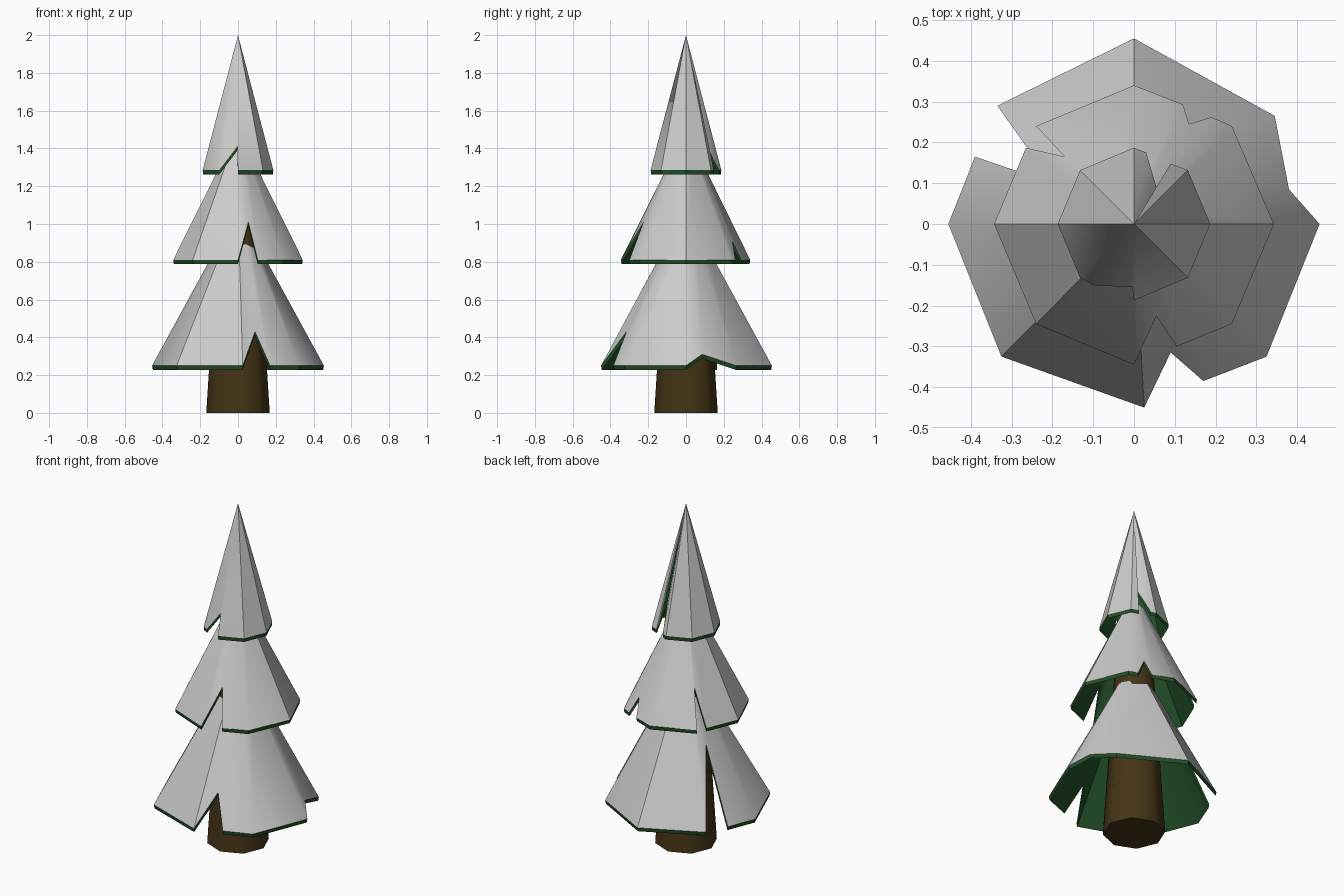
import bpy, bmesh, math

if "Cube" in bpy.data.objects:
    bpy.data.objects.remove(bpy.data.objects["Cube"])


def material(name, color):
    m = bpy.data.materials.new(name)
    m.diffuse_color = color
    m.use_nodes = True
    m.node_tree.nodes["Principled BSDF"].inputs["Base Color"].default_value = m.diffuse_color
    return m


green = material("needle_green", (0.015, 0.075, 0.02, 1))
brown = material("bark_brown", (0.06, 0.035, 0.008, 1))


def finish(bm, name, mat=None, angle=40):
    me = bpy.data.meshes.new(name)
    bm.to_mesh(me)
    bm.free()
    ob = bpy.data.objects.new(name, me)
    bpy.context.collection.objects.link(ob)
    if mat:
        me.materials.append(mat)
    bpy.ops.object.select_all(action='DESELECT')
    ob.select_set(True)
    bpy.context.view_layer.objects.active = ob
    bpy.ops.object.shade_smooth_by_angle(angle=math.radians(angle))


def top_ring(bm, rim, r, z):
    # one upper point per rim point, or a single shared apex
    if r == 0:
        return [bm.verts.new((0, 0, z))] * len(rim)
    ring = []
    for p in rim:
        d = math.hypot(p[0], p[1])
        ring.append(bm.verts.new((p[0] / d * r, p[1] / d * r, z)))
    return ring


def skin(bm, low, high, flip=False):
    n = len(low)
    for i in range(n):
        j = (i + 1) % n
        f = list(dict.fromkeys([low[i], low[j], high[j], high[i]]))
        bm.faces.new(f[::-1] if flip else f)


def tier(name, rim, z0, r_top, z_top, thick=0.022):
    # points with a third value are the raised tips of the notches
    pts = [(p[0], p[1], p[2] if len(p) > 2 else z0) for p in rim]

    # snow cover
    bm = bmesh.new()
    low = [bm.verts.new(p) for p in pts]
    high = top_ring(bm, pts, r_top, z_top)
    skin(bm, low, high)
    if r_top:
        bm.faces.new(high)
    finish(bm, name + "_snow")

    # green needles: thin edge plus underside
    bm = bmesh.new()
    edge = [bm.verts.new(p) for p in pts]
    low = [bm.verts.new((x * 0.99, y * 0.99, z - thick)) for x, y, z in pts]
    high = top_ring(bm, pts, r_top * 0.99, z_top - thick)
    skin(bm, low, edge)
    skin(bm, low, high, flip=True)
    finish(bm, name + "_needles", green)


tier("lower_tier", [
    (.455, 0), (.38, .085, .31), (.345, .265), (0, .455), (-.335, .29),
    (-.2, .1, .67), (-.39, .165), (-.455, 0), (-.325, -.325),
    (.025, -.45), (.09, -.315, .43), (.17, -.385), (.325, -.325)],
    0.25, 0.1, 0.9)

tier("middle_tier", [
    (.343, 0), (.24, .24), (.19, .262), (.135, .245, .91), (.12, .293),
    (0, .34), (-.24, .24), (-.17, .165, 1.02), (-.265, .187),
    (-.343, 0), (-.24, -.245), (0, -.345), (.055, -.225, 1.01),
    (.105, -.3), (.24, -.245)],
    0.81, 0.055, 1.39)

tier("upper_tier", [
    (.187, 0), (.132, .132), (.09, .148), (.055, .09, 1.45), (.03, .175),
    (0, .187), (-.132, .132), (-.187, 0), (-.132, -.132), (-.1, -.15),
    (-.004, -.155, 1.41), (0, -.187), (.132, -.132)],
    1.285, 0, 2.0)

# tapered eight-sided trunk
bm = bmesh.new()
bmesh.ops.create_cone(bm, cap_ends=True, segments=8, radius1=0.168,
                      radius2=0.085, depth=1.32)
bmesh.ops.translate(bm, verts=bm.verts, vec=(0, 0, 0.66))
finish(bm, "trunk", brown, 50)
